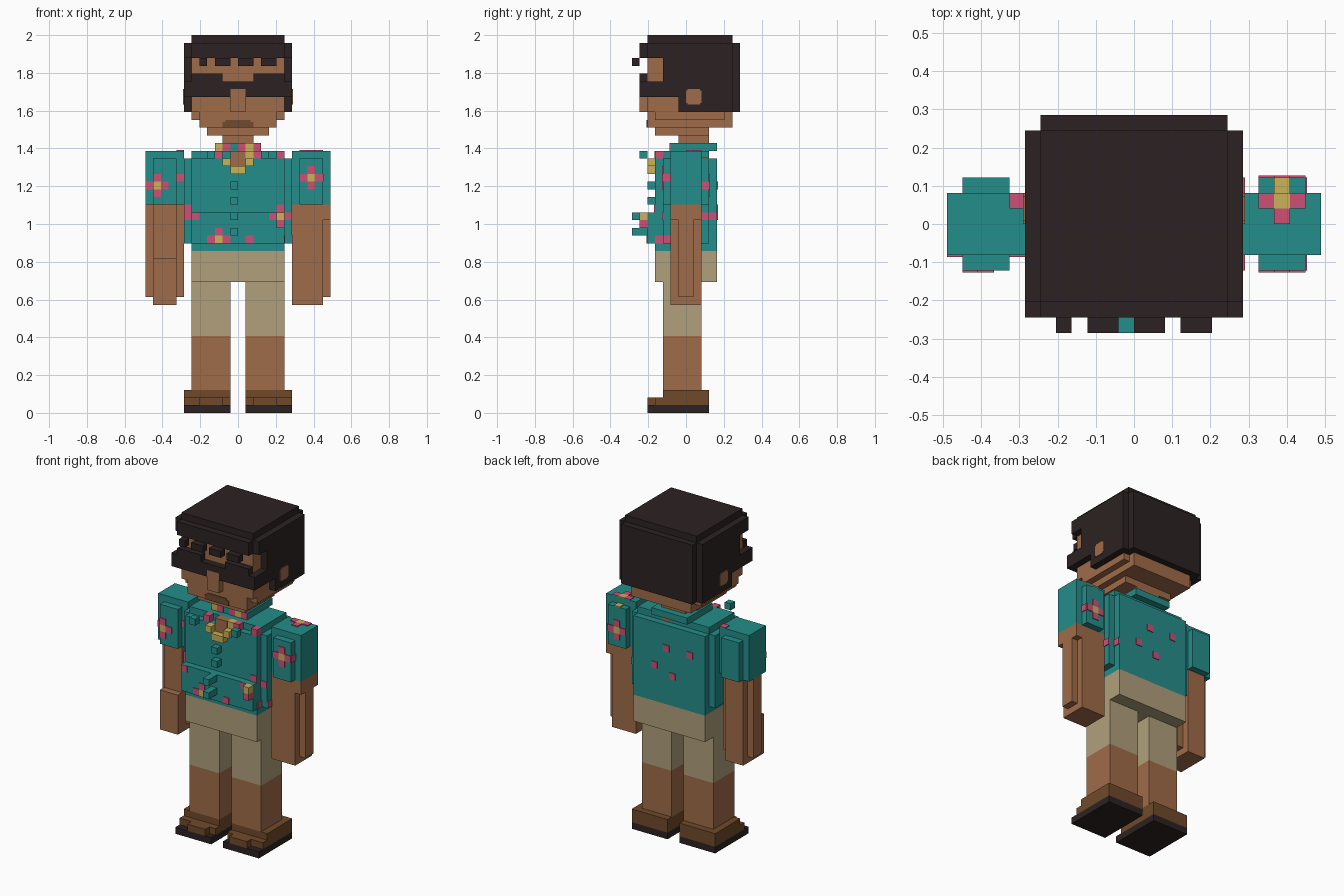
import bpy, bmesh

if "Cube" in bpy.data.objects:
    bpy.data.objects.remove(bpy.data.objects["Cube"])

U = 2 / 49   # one block
T = 0.12     # painted plate thickness in blocks (about 0.005)


def colour(name, r, g, b):
    m = bpy.data.materials.new(name)
    lin = [((c / 255 + 0.055) / 1.055) ** 2.4 for c in (r, g, b)]
    m.diffuse_color = (*lin, 1)
    m.use_nodes = True
    m.node_tree.nodes["Principled BSDF"].inputs["Base Color"].default_value = m.diffuse_color
    return m


TEAL = colour("teal", 36, 141, 138)
SKIN = colour("skin", 160, 108, 74)
KHAKI = colour("khaki", 176, 160, 124)
DARK = colour("near_black", 44, 34, 34)
PINK = colour("pink", 206, 80, 118)
YELLOW = colour("yellow", 204, 178, 88)
LEATHER = colour("leather", 112, 74, 42)
MOUTH = colour("mouth_brown", 112, 74, 48)


def boxes(name, mat, parts, mirror=False):
    """One object from boxes given as (x0, x1, y0, y1, z0, z1) in blocks."""
    bm = bmesh.new()
    if mirror:
        parts = parts + [(-b, -a, *rest) for a, b, *rest in parts]
    for x0, x1, y0, y1, z0, z1 in parts:
        vs = bmesh.ops.create_cube(bm, size=1)["verts"]
        for v in vs:
            v.co.x = (x1 if v.co.x > 0 else x0) * U
            v.co.y = (y1 if v.co.y > 0 else y0) * U
            v.co.z = (z1 if v.co.z > 0 else z0) * U
    me = bpy.data.meshes.new(name)
    bm.to_mesh(me)
    bm.free()
    me.materials.append(mat)
    ob = bpy.data.objects.new(name, me)
    bpy.context.collection.objects.link(ob)
    return ob


# Painted one-block plates on faces of each direction
def front(y, cells):
    return [(x, x + 1, y - T, y, z, z + 1) for x, z in cells]


def back(y, cells):
    return [(x, x + 1, y, y + T, z, z + 1) for x, z in cells]


def side(x, cells):
    return [(x, x + T, y, y + 1, z, z + 1) for y, z in cells]


def top(z, cells):
    return [(x, x + 1, y, y + 1, z, z + T) for x, y in cells]


def petals(x, z):
    return [(x - 1, z), (x + 1, z), (x, z - 1), (x, z + 1)]


# Shoes, legs and shorts
boxes("shoe_soles", DARK, [(1, 7, -5, 3, 0, 1)], True)
boxes("shoes", LEATHER, [(1, 7, -4, 3, 1, 2), (2, 5, -5, -4, 1, 2),
                         (1, 7, -3, 3, 2, 3)], True)
boxes("calves", SKIN, [(1, 6, -3, 2, 3, 10)], True)
boxes("shorts_legs", KHAKI, [(1, 6, -3, 2, 10, 17)], True)
boxes("shorts_hips", KHAKI, [(-6, 6, -4, 4, 17, 21)])

# Shirt with belly fold, buttons and collar
boxes("shirt_body", TEAL, [(-6, 6, -4, 4, 21, 33), (-7, 7, -3, 3, 22, 33),
                           (-6, 6, -3, 3, 33, 34)])
boxes("shirt_belly", TEAL, [(-6, 6, -5, -4, 22, 26)])
boxes("buttons", TEAL, [(-1, 0, -5, -4, 29, 30), (-1, 0, -5, -4, 27, 28),
                        (-1, 0, -7, -5, 25, 26), (-1, 0, -7, -5, 23, 24)])
boxes("collar", TEAL, [(-3, 3, 3, 4, 34, 35), (-3, -2, -2, 3, 34, 35),
                       (2, 3, -2, 3, 34, 35), (-2, 2, -2, -1, 34, 35),
                       (-4, -3, -6, -5, 33, 34), (3, 4, -6, -5, 33, 34)])
boxes("open_neck", SKIN, [(-1, 1, -4.1, -3, 32, 34)])
boxes("collar_trim", YELLOW, [(-1, 1, -5, -4, 31, 32), (-2, -1, -5, -4, 32, 33),
                              (1, 2, -5, -4, 32, 33), (1, 2, -4, -3, 33, 34)]
      + front(-2, [(-3, 34), (1, 34)]))
boxes("collar_petals", PINK, [(-3, -2, -4, -3, 33, 34), (2, 3, -4, -3, 33, 34),
                              (5, 6, -4, -3, 33, 34)]
      + front(-2, [(-2, 34), (0, 34), (2, 34)]))

# Sleeves and arms
boxes("sleeves", TEAL, [(7, 12, -2, 2, 27, 34), (8, 11, -3, 3, 27, 33)], True)
boxes("right_arm", SKIN, [(7, 11, -2, 2, 14, 27), (11, 12, -1, 1, 15, 25),
                          (11, 12, -2, 2, 25, 27)])
boxes("left_arm", SKIN, [(-11, -8, -2, 2, 14, 27), (-12, -7, -1, 1, 15, 27)])
boxes("left_hand", SKIN, [(-11, -8, -3, -2, 14, 20)])

# Flowers on the shirt front, belly, back, sleeves and shoulders
boxes("belly_flower", YELLOW, [(5, 6, -6, -5, 25, 26)])
boxes("belly_flower_petals", PINK, [(4, 5, -5 - T, -5, 25, 26),
                                    (5, 6, -6, -5, 24, 25),
                                    (5, 6, -4 - T, -4, 26, 27),
                                    (6, 7, -3 - T, -3, 25, 26)])
boxes("flower_centres", YELLOW,
      front(-3, [(9, 30), (-11, 29)]) + front(-5, [(-3, 22)])
      + back(3, [(9, 29)]) + top(34, [(9, 1)]) + top(33, [(9, 2)]))
boxes("front_petals", PINK,
      front(-3, petals(9, 30) + [(-10, 29), (-11, 28), (-11, 30), (-7, 25), (-7, 26)])
      + front(-2, [(-12, 29), (-8, 30)])
      + front(-5, [(-4, 22), (-2, 22), (-3, 23), (1, 22), (-6, 25)]))
boxes("back_petals", PINK,
      back(3, petals(9, 29)) + back(4, [(0, 29), (-4, 29), (2, 26), (-1, 25)]))
boxes("shoulder_petals", PINK, top(34, [(8, 1), (10, 1), (9, 0), (-8, 1)]))
boxes("side_petals", PINK, side(11, [(-3, 30), (2, 29)])
      + side(6, [(3, 25), (-4, 22)]) + side(7, [(-3, 22), (2, 25)]))

# Neck, head, face
boxes("neck", SKIN, [(-2, 2, -1, 3, 33, 37)])
boxes("head", SKIN, [(-6, 6, -5, 5, 39, 47), (-6, 6, -4, 5, 38, 39),
                     (-5, 5, -5, 6, 37, 39), (-4, 4, -4, 3, 36, 37)])
boxes("nose", SKIN, [(-1, 1, -6, -5, 39, 42)])
boxes("ears", SKIN, [(7, 7 + T, 0, 2, 40.2, 41.8),
                     (7, 7 + T, 0.2, 1.8, 40, 42)], True)
boxes("mouth", MOUTH, [(-2, 2, -5 - T, -5, 37, 37.7),
                       (-1.6, 1.6, -5 - T, -5, 37.7, 38)])

# Glasses
boxes("glasses_lenses", DARK, [(1, 6, -6, -5, 41, 43), (2, 6, -6, -5, 43, 44)], True)
boxes("glasses_bridge", DARK, [(-1, 1, -6, -5, 42, 43)])
boxes("glasses_temples", DARK, [(6, 7, -6, -1, 41, 43)], True)

# Hair
boxes("hair_cap", DARK, [(-7, 7, -5, 6, 46, 48), (-6, 6, -6, 7, 46, 48),
                         (-6, 6, -5, 6, 48, 49)])
boxes("hair_back", DARK, [(-6, 6, 5, 7, 39, 46)])
boxes("hair_sides", DARK, [(6, 7, -1, 6, 39, 46), (6, 7, -3, -1, 43, 46)], True)
boxes("hair_fringe", DARK, [(a, b, -7, -6, 45, 46)
                            for a, b in ((-5, -4), (-3, -1), (0, 2), (3, 5))])
